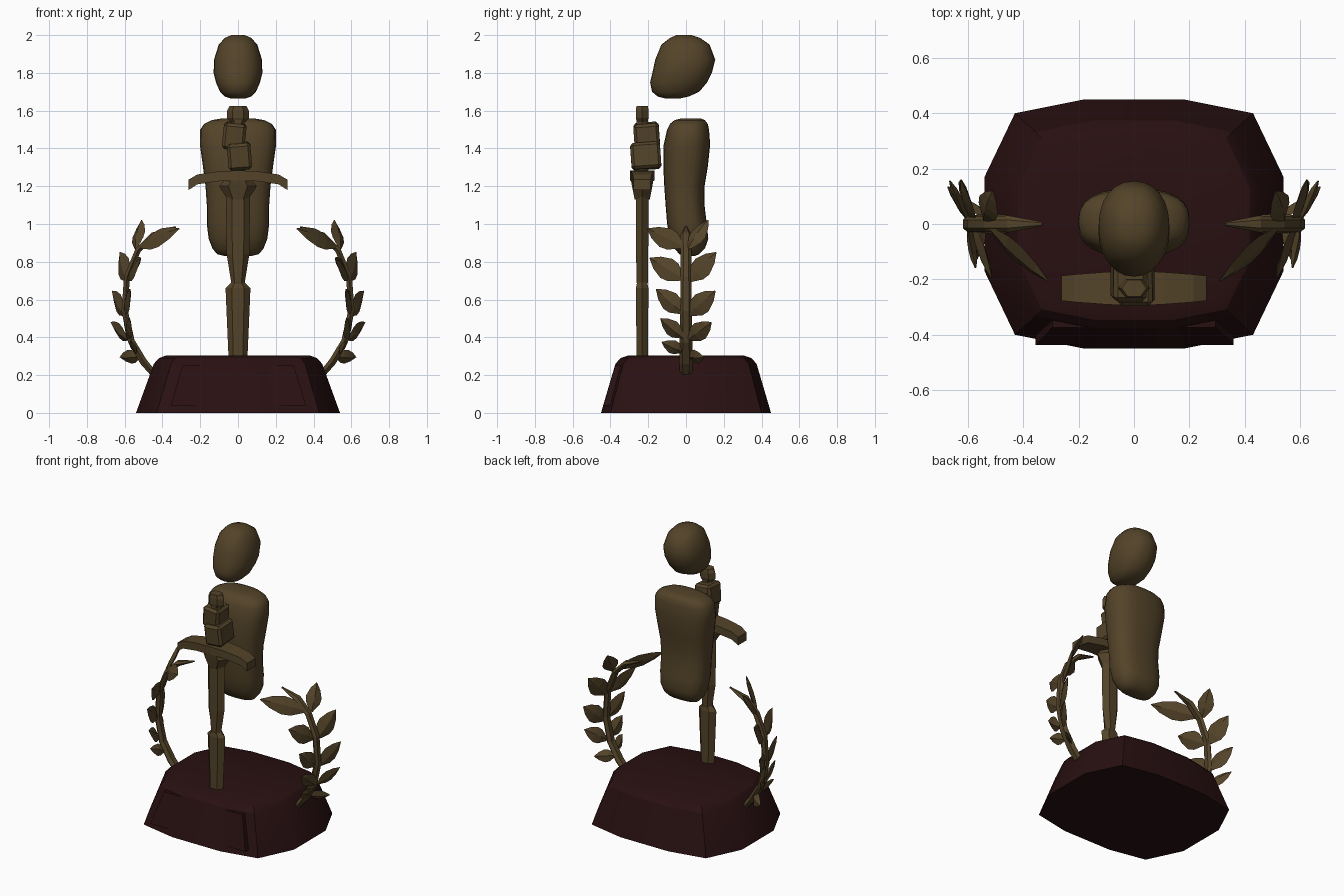
import bpy, bmesh, math
from mathutils import Vector

if "Cube" in bpy.data.objects:
    bpy.data.objects.remove(bpy.data.objects["Cube"])


def material(name, rgb):
    m = bpy.data.materials.new(name)
    m.diffuse_color = (*rgb, 1)
    m.use_nodes = True
    m.node_tree.nodes["Principled BSDF"].inputs["Base Color"].default_value = m.diffuse_color
    return m


BRONZE = material("aged bronze", (0.088, 0.057, 0.022))
WOOD = material("dark mahogany", (0.022, 0.0052, 0.0058))


def finish(bm, name, mat, smooth=None, mirror=False):
    bmesh.ops.recalc_face_normals(bm, faces=bm.faces)
    me = bpy.data.meshes.new(name)
    bm.to_mesh(me)
    bm.free()
    me.materials.append(mat)
    ob = bpy.data.objects.new(name, me)
    bpy.context.collection.objects.link(ob)
    if mirror:
        ob.modifiers.new("mirror", 'MIRROR')
    if smooth:
        bpy.ops.object.select_all(action='DESELECT')
        ob.select_set(True)
        bpy.context.view_layer.objects.active = ob
        bpy.ops.object.shade_smooth_by_angle(angle=math.radians(smooth))
    return ob


def loft(bm, rings):
    """Skin a list of equal-length point rings and cap both ends."""
    rows = [[bm.verts.new(p) for p in r] for r in rings]
    n = len(rows[0])
    for a, b in zip(rows, rows[1:]):
        for i in range(n):
            bm.faces.new((a[i], a[(i + 1) % n], b[(i + 1) % n], b[i]))
    bm.faces.new(rows[0])
    bm.faces.new(rows[-1])


def oval(z, y0, y1, rx, power, n=24):
    pts = []
    for i in range(n):
        c, s = math.cos(math.tau * i / n), math.sin(math.tau * i / n)
        e = 2 / power
        pts.append((rx * math.copysign(abs(c) ** e, c),
                    (y0 + y1) / 2 + (y1 - y0) / 2 * math.copysign(abs(s) ** e, s), z))
    return pts


def body(name, levels, power):
    bm = bmesh.new()
    loft(bm, [oval(*lv, power) for lv in levels])
    return finish(bm, name, BRONZE, 50)


# Head and torso: smooth rounded forms
body("head", [(2.0, -.05, .03, .035), (1.985, -.085, .075, .07), (1.95, -.13, .125, .102),
              (1.87, -.163, .155, .127), (1.80, -.178, .137, .129), (1.75, -.19, .112, .117),
              (1.70, -.18, .07, .095), (1.675, -.15, .015, .07), (1.665, -.11, -.03, .04)], 2.2)
body("torso", [(1.558, -.03, .08, .09), (1.55, -.06, .10, .14), (1.53, -.085, .115, .18),
               (1.50, -.10, .122, .20), (1.42, -.118, .128, .202), (1.30, -.12, .115, .185),
               (1.20, -.115, .098, .172), (1.10, -.108, .098, .165), (1.0, -.10, .11, .165),
               (.92, -.085, .118, .155), (.87, -.06, .10, .135), (.84, -.035, .07, .11),
               (.83, -.01, .045, .07)], 2.6)

# Plinth: twelve-sided tapered block with a soft shoulder
q = [(.54, .17), (.43, .40), (.18, .45)]
outline = q + [(-x, y) for x, y in q[::-1]]
outline += [(-x, -y) for x, y in outline]
bm = bmesh.new()
loft(bm, [[(x * sx, y * sy, z) for x, y in outline]
          for z, sx, sy in ((0, 1, 1), (.26, .825, .83), (.29, .775, .77), (.305, .70, .67))])
finish(bm, "plinth", WOOD, 25)

# Front plaque with recessed panel
bm = bmesh.new()
loft(bm, [[(-.355, -.437 + d, .04), (.36, -.437 + d, .04), (.295, -.374 + d, .25), (-.295, -.374 + d, .25)]
          for d in (.06, 0)])
bm.faces.ensure_lookup_table()
front = min(bm.faces, key=lambda f: f.calc_center_median().y)
bmesh.ops.recalc_face_normals(bm, faces=bm.faces)
bmesh.ops.inset_region(bm, faces=[front], thickness=.012)
bmesh.ops.inset_region(bm, faces=[front], thickness=.004, depth=-.006)
finish(bm, "plaque", WOOD)

# Sword blade: flattened hexagonal section with a step at mid length
SY = -.232


def hexring(z, w, t, cx=0, cy=SY):
    return [(cx + w, cy, z), (cx + w * .5, cy + t, z), (cx - w * .5, cy + t, z),
            (cx - w, cy, z), (cx - w * .5, cy - t, z), (cx + w * .5, cy - t, z)]


bm = bmesh.new()
loft(bm, [hexring(*r) for r in ((.29, .05, .03), (.66, .066, .033), (.685, .04, .028), (.69, .036, .03),
                                (.84, .06, .032), (1.14, .064, .033), (1.22, .064, .033))])
finish(bm, "blade", BRONZE)

# Collar flaring from blade to guard
bm = bmesh.new()
loft(bm, [hexring(*r) for r in ((1.13, .055, .04), (1.20, .10, .054), (1.235, .07, .06), (1.27, .07, .062))])
finish(bm, "collar", BRONZE)

# Curved crossguard
bm = bmesh.new()
loft(bm, [[(x, SY - d, z0), (x, SY + d, z0), (x, SY + d, z1), (x, SY - d, z1)]
          for x, d, z0, z1 in ((-.262, .045, 1.18, 1.235), (-.215, .05, 1.21, 1.262), (-.11, .058, 1.226, 1.278),
                               (0, .064, 1.23, 1.284), (.11, .058, 1.226, 1.278), (.215, .05, 1.21, 1.262),
                               (.262, .045, 1.18, 1.235))])
finish(bm, "crossguard", BRONZE)

# Grip and pommel
bm = bmesh.new()
loft(bm, [hexring(1.26, .04, .03), hexring(1.56, .035, .03)])
finish(bm, "grip", BRONZE)
bm = bmesh.new()
loft(bm, [hexring(z, w, t) for z, w, t in ((1.54, .04, .026), (1.56, .058, .034), (1.60, .058, .034),
                                           (1.626, .045, .03))])
finish(bm, "pommel", BRONZE)


# Two clasped hands: chamfered tilted blocks around the grip
def hand(name, cx, cy, cz, size, tilt):
    bm = bmesh.new()
    bmesh.ops.create_cube(bm, size=1)
    for v in bm.verts:
        v.co = Vector(a * b for a, b in zip(v.co, size))
    bmesh.ops.bevel(bm, geom=bm.edges[:], offset=.015, segments=1, affect='EDGES')
    ob = finish(bm, name, BRONZE)
    ob.location = (cx, cy, cz)
    ob.rotation_euler = (math.radians(4), tilt, 0)


hand("upper_hand", -.02, -.208, 1.465, (.12, .135, .14), .1)
hand("lower_hand", .008, -.213, 1.36, (.125, .158, .14), -.08)

# Laurel stem: tapered hexagonal sweep, mirrored
path = [Vector(p) for p in ((.44, 0, .20), (.50, 0, .27), (.565, 0, .38), (.60, 0, .54), (.588, 0, .72),
                            (.53, 0, .86), (.45, 0, .94), (.33, 0, .985))]
radii = [.027, .03, .028, .026, .024, .024, .025, .006]
bm = bmesh.new()
rings = []
for i, (p, r) in enumerate(zip(path, radii)):
    t = (path[min(i + 1, 7)] - path[max(i - 1, 0)]).normalized()
    u = Vector((t.z, 0, -t.x))
    rings.append([p + u * r * .75 * math.cos(a) + Vector((0, 1, 0)) * r * 1.2 * math.sin(a)
                  for a in [math.tau * (k + .5) / 6 for k in range(6)]])
loft(bm, rings)
finish(bm, "laurel_stem", BRONZE, mirror=True)

# Laurel leaves: (base x, z), (tip x, y, z), half width
leaves = [((.54, .87), (.51, .118, 1.02), .052), ((.585, .70), (.625, .16, .85), .062),
          ((.60, .52), (.665, .155, .645), .058), ((.585, .39), (.672, .135, .48), .05),
          ((.52, .30), (.625, .095, .295), .04),
          ((.52, .88), (.31, -.205, .975), .058), ((.58, .71), (.515, -.192, .82), .06),
          ((.597, .53), (.572, -.158, .655), .054), ((.585, .40), (.575, -.135, .50), .048),
          ((.54, .325), (.57, -.128, .375), .038)]
bm = bmesh.new()
for (bx, bz), tip, w in leaves:
    tip = Vector(tip)
    b = Vector((bx, math.copysign(.015, tip.y), bz))
    axis = tip - b
    near = min(range(1, 7), key=lambda i: (path[i] - b).length)
    stem_dir = path[near + 1] - path[near - 1]
    d = axis.normalized()
    side = (stem_dir - d * stem_dir.dot(d)).normalized()
    nrm = d.cross(side)
    loft(bm, [[b + axis * s + side * w * k, b + axis * s + nrm * h,
               b + axis * s - side * w * k, b + axis * s - nrm * h]
              for s, k, h in ((0, .2, .006), (.3, .9, .014), (.5, 1, .015), (.78, .62, .012), (1, .04, .003))])
finish(bm, "laurel_leaves", BRONZE, mirror=True)
